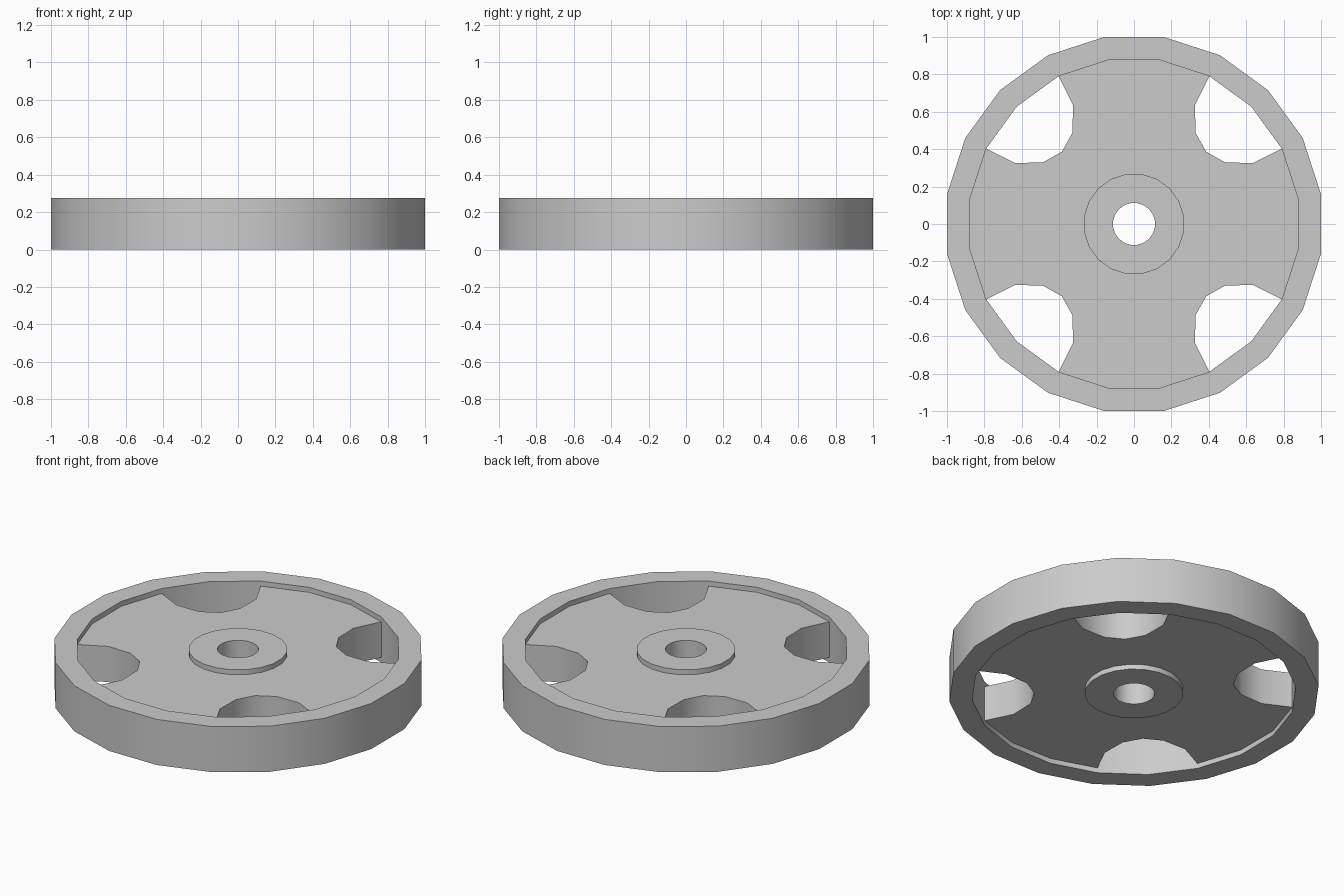
import bpy
import bmesh
import math
from mathutils import Matrix, Vector

cube = bpy.data.objects.get("Cube")
if cube:
    bpy.data.objects.remove(cube, do_unlink=True)

SIDES = 20
HEIGHT = 0.275
RECESS = 0.03
RIM_OUTER = 1 / math.cos(math.pi / SIDES)
RIM_INNER = 0.887
HUB_OUTER = 0.27
BORE = 0.113

grey = bpy.data.materials.new("plain grey")
grey.use_nodes = True
colour = (0.6, 0.6, 0.6, 1)
grey.diffuse_color = colour
grey.node_tree.nodes["Principled BSDF"].inputs["Base Color"].default_value = colour


def ring_point(radius, step):
    angle = (step + 0.5) * math.tau / SIDES
    return Vector((radius * math.cos(angle), radius * math.sin(angle), 0))


def circle(radius):
    return [ring_point(radius, i) for i in range(SIDES)]


def plate(name, outer, inner, bottom, top):
    """Extrude the area between two closed outlines."""
    bm = bmesh.new()
    edges = []
    for loop in (outer, inner):
        verts = [bm.verts.new((p.x, p.y, bottom)) for p in loop]
        edges += [bm.edges.new((verts[i - 1], verts[i])) for i in range(len(verts))]
    bmesh.ops.triangle_fill(bm, edges=edges, use_beauty=True)
    result = bmesh.ops.extrude_face_region(bm, geom=bm.faces[:], use_keep_orig=True)
    moved = [g for g in result["geom"] if isinstance(g, bmesh.types.BMVert)]
    bmesh.ops.translate(bm, verts=moved, vec=(0, 0, top - bottom))
    bmesh.ops.recalc_face_normals(bm, faces=bm.faces[:])
    mesh = bpy.data.meshes.new(name)
    bm.to_mesh(mesh)
    bm.free()
    mesh.materials.append(grey)
    obj = bpy.data.objects.new(name, mesh)
    bpy.context.collection.objects.link(obj)
    bpy.ops.object.select_all(action="DESELECT")
    obj.select_set(True)
    bpy.context.view_layer.objects.active = obj
    bpy.ops.object.shade_smooth_by_angle(angle=math.radians(40))
    return obj


# Outer rim and central hub, both full height
plate("rim", circle(RIM_OUTER), circle(RIM_INNER), 0, HEIGHT)
plate("hub", circle(HUB_OUTER), circle(BORE), 0, HEIGHT)

# Recessed web: one quarter outline with a scooped window, repeated four times
half_scoop = [(0.637, 0.326), (0.488, 0.329), (0.386, 0.386)]
scoop = half_scoop + [(y, x) for x, y in reversed(half_scoop[:-1])]
quarter = [ring_point(RIM_INNER, 0), ring_point(RIM_INNER, 1)]
quarter += [Vector((x, y, 0)) for x, y in scoop]
quarter += [ring_point(RIM_INNER, 3), ring_point(RIM_INNER, 4)]
outline = [Matrix.Rotation(k * math.pi / 2, 3, "Z") @ p for k in range(4) for p in quarter]
plate("web", outline, circle(HUB_OUTER), RECESS, HEIGHT - RECESS)
